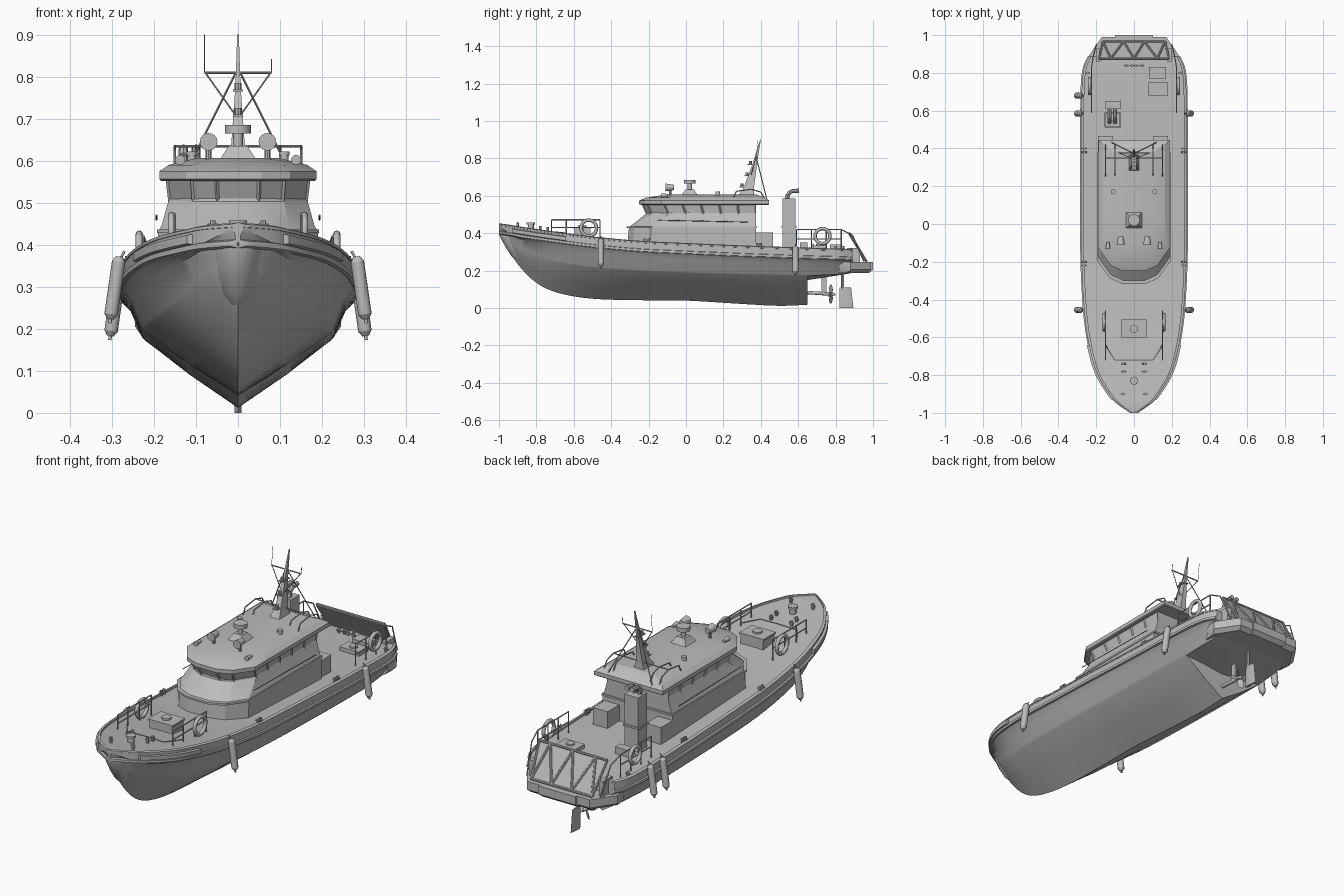
import bpy, bmesh, math
from mathutils import Vector, Matrix

if "Cube" in bpy.data.objects:
    bpy.data.objects.remove(bpy.data.objects["Cube"])

grey = bpy.data.materials.new("light_grey")
grey.diffuse_color = (0.5, 0.5, 0.5, 1)
grey.use_nodes = True
grey.node_tree.nodes["Principled BSDF"].inputs["Base Color"].default_value = grey.diffuse_color


def finish(name, bm, angle=35):
    bmesh.ops.recalc_face_normals(bm, faces=bm.faces)
    me = bpy.data.meshes.new(name)
    bm.to_mesh(me)
    bm.free()
    me.materials.append(grey)
    ob = bpy.data.objects.new(name, me)
    bpy.context.collection.objects.link(ob)
    bpy.ops.object.select_all(action='DESELECT')
    ob.select_set(True)
    bpy.context.view_layer.objects.active = ob
    bpy.ops.object.shade_smooth_by_angle(angle=math.radians(angle))
    return ob


def loft(bm, rings):
    rows = [[bm.verts.new(p) for p in r] for r in rings]
    n = len(rows[0])
    for a, b in zip(rows, rows[1:]):
        for i in range(n):
            j = (i + 1) % n
            bm.faces.new((a[i], a[j], b[j], b[i]))
    bm.faces.new(rows[0])
    bm.faces.new(rows[-1])


def box(bm, x0, x1, y0, y1, z0, z1):
    m = Matrix.Translation(((x0 + x1) / 2, (y0 + y1) / 2, (z0 + z1) / 2))
    bmesh.ops.create_cube(bm, size=1, matrix=m @ Matrix.Diagonal((x1 - x0, y1 - y0, z1 - z0, 1)))


def rod(bm, p, q, r=0.003, r2=None, n=8):
    p, q = Vector(p), Vector(q)
    d = q - p
    m = Matrix.Translation((p + q) / 2) @ d.to_track_quat('Z', 'Y').to_matrix().to_4x4()
    bmesh.ops.create_cone(bm, cap_ends=True, segments=n, radius1=r,
                          radius2=r if r2 is None else r2, depth=d.length, matrix=m)


def path(bm, pts, r=0.003):
    for p, q in zip(pts, pts[1:]):
        rod(bm, p, q, r)


def buoy(bm, c, R, r):
    # torus facing sideways
    rows = []
    for i in range(24):
        a = math.tau * i / 24
        rows.append([bm.verts.new((c[0] + r * math.sin(b), c[1] + (R + r * math.cos(b)) * math.cos(a),
                                   c[2] + (R + r * math.cos(b)) * math.sin(a)))
                     for b in [math.tau * k / 8 for k in range(8)]])
    for i in range(24):
        a, b = rows[i], rows[(i + 1) % 24]
        for k in range(8):
            bm.faces.new((a[k], a[(k + 1) % 8], b[(k + 1) % 8], b[k]))


def smooth(st, n=4):
    out = []
    for i in range(len(st) - 1):
        p = [Vector(st[max(0, min(len(st) - 1, i + k))]) for k in (-1, 0, 1, 2)]
        for s in range(n):
            t = s / n
            out.append(0.5 * (2 * p[1] + (p[2] - p[0]) * t + (2 * p[0] - 5 * p[1] + 4 * p[2] - p[3]) * t * t
                              + (3 * p[1] - p[0] - 3 * p[2] + p[3]) * t ** 3))
    return out + [Vector(st[-1])]


# stations: y, sheer half width, sheer z, chine half width, chine z, keel z
FORE = smooth([(-1, .012, .443, .006, .42, .40), (-.95, .085, .437, .045, .37, .325),
               (-.9, .13, .428, .078, .33, .235), (-.8, .19, .413, .13, .285, .135),
               (-.68, .228, .396, .172, .25, .08), (-.5, .258, .373, .207, .225, .05),
               (-.25, .274, .35, .226, .205, .042), (0, .278, .338, .231, .195, .04),
               (.3, .278, .325, .231, .187, .022), (.5, .278, .318, .23, .183, .012),
               (.65, .276, .313, .228, .18, .018)])
AFT = smooth([(.65, .276, .313, .228, .18, .15), (.75, .273, .31, .225, .185, .165),
              (.83, .262, .308, .218, .19, .178), (.89, .235, .305, .2, .2, .188)])


def section(s):
    y, ws, zs, wc, zc, zk = s
    half = [(wc * .5, zk + (zc - zk) * .46), (wc * .97, zc - .008), (wc, zc),
            (wc + (ws - wc) * .55, zc + (zs - zc) * .45), (ws, zs - .05 * min(1, ws * 8)), (ws, zs)]
    ring = [(0, y, zk)] + [(x, y, z) for x, z in half] + [(0, y, zs + .006)]
    return ring + [(-x, y, z) for x, z in reversed(half)]


# hull
bm = bmesh.new()
loft(bm, [section(s) for s in FORE])
loft(bm, [section(s) for s in AFT])
finish("hull", bm, 28)


def strip(name, y0, y1, xi, xo, z0, z1):
    bm = bmesh.new()
    st = [s for s in FORE + AFT[1:] if y0 <= s[0] <= y1]
    for m in (1, -1):
        loft(bm, [[(m * max(0, s[1] + x), s[0], s[2] + z) for x, z in
                   ((xi, z0), (xo, z0 + .004), (xo, z1 - .004), (xi, z1))] for s in st])
    finish(name, bm)


strip("rubbing_strake", -1, .9, -.01, .008, -.05, -.03)
strip("toe_rail", -1, .9, -.012, .002, -.005, .010)
strip("bow_fender_strip", -.93, -.64, -.01, .013, -.034, -.006)

# stem pad
bm = bmesh.new()
loft(bm, [[(w * math.cos(a), -.9 + (tip + .9) * math.sin(a), z) for a in [math.pi * i / 12 for i in range(13)]]
          for z, w, tip in ((.405, .064, -.998), (.385, .064, -.996), (.33, .052, -.967), (.28, .034, -.935), (.257, .014, -.912))])
finish("stem_pad", bm)

# stern platform
bm = bmesh.new()
half = [(.238, .82), (.245, .88), (.195, .955), (.17, .99), (.10, .99), (.10, 1.0)]
outline = half + [(-x, y) for x, y in reversed(half)]
loft(bm, [[(x * k, y - d, z) for x, y in outline]
          for z, k, d in ((.188, .95, .02), (.205, 1, 0), (.245, 1, 0))])
finish("stern_platform", bm)

# sloping stern gate with lattice
bm = bmesh.new()
lo = lambda x: (x, .965, .25)
hi = lambda x: (x * 1.12, .875, .40)
loft(bm, [[lo(-.165), lo(.165), hi(.165), hi(-.165)],
          [(x, y - .008, z - .004) for x, y, z in (lo(-.165), lo(.165), hi(.165), hi(-.165))]])
xs = [-.165, -.11, -.055, 0, .055, .11, .165]
path(bm, [lo(-.165), lo(.165), hi(.165), hi(-.165), lo(-.165)], .006)
path(bm, [(hi if i % 2 else lo)(x) for i, x in enumerate(xs)], .006)
for m in (1, -1):
    box(bm, m * .19 - .012, m * .19 + .012, .86, .93, .24, .32)
finish("stern_gate", bm)


def plan(w, f, a, z):
    n = 5
    h = [(w, a + (f + .12 - a) * i / n) for i in range(n + 1)] + [(w * .66, f + .03), (w * .3, f)]
    return [(x, y, z) for x, y in h] + [(-x, y, z) for x, y in reversed(h)]


# wheelhouse with inset windows
bm = bmesh.new()
loft(bm, [plan(.19, -.315, .375, .32), plan(.19, -.305, .375, .432), plan(.182, -.288, .375, .445),
          plan(.166, -.215, .375, .503), plan(.173, -.24, .375, .562)])
bmesh.ops.recalc_face_normals(bm, faces=bm.faces)
panes = [f for f in bm.faces if .51 < f.calc_center_median().z < .555 and f.calc_center_median().y < .33]
bmesh.ops.inset_individual(bm, faces=panes, thickness=.008, depth=-.004)
finish("wheelhouse", bm, 20)
bm = bmesh.new()
loft(bm, [plan(.193, -.318, .38, .428), plan(.193, -.318, .38, .437)])
finish("wheelhouse_ledge", bm, 20)

# roof with visor
bm = bmesh.new()
loft(bm, [plan(.183, -.24, .44, .552), plan(.187, -.25, .445, .556), plan(.187, -.25, .445, .575),
          plan(.165, -.215, .42, .590), plan(.10, -.11, .38, .606)])
finish("roof", bm, 20)

# radar on a tapered base
bm = bmesh.new()
loft(bm, [[(w * a, .02 + w * b, z) for a, b in ((1, 1), (-1, 1), (-1, -1), (1, -1))]
          for z, w in ((.6, .045), (.635, .022))])
rod(bm, (0, .02, .63), (0, .02, .67), .012, n=16)
rod(bm, (0, .02, .665), (0, .02, .685), .031, n=24)
finish("radar", bm)

# searchlights, horns and vents
bm = bmesh.new()
for m in (1, -1):
    rod(bm, (m * .07, -.085, .595), (m * .07, -.085, .635), .007)
    rod(bm, (m * .07, -.11, .645), (m * .07, -.065, .645), .021, .014, n=16)
    rod(bm, (m * .138, -.11, .58), (m * .138, -.11, .6), .005)
    rod(bm, (m * .138, -.13, .602), (m * .138, -.095, .602), .012, .007, n=12)
    rod(bm, (m * .11, .17, .585), (m * .11, .17, .615), .010, n=12)
    rod(bm, (m * .11, .17, .612), (m * .11, .17, .622), .013, n=12)
finish("roof_fittings", bm)

# mast, crossbar, stays and aerials
bm = bmesh.new()
loft(bm, [[(w * a, y + d * b, z) for a, b in ((1, 1), (-1, 1), (-1, -1), (1, -1))]
          for z, w, y, d in ((.595, .03, .32, .045), (.64, .016, .335, .028), (.78, .006, .37, .011), (.90, .002, .398, .002))])
for z, y in ((.645, .30), (.705, .325), (.765, .345)):
    box(bm, -.012, .012, y - .015, y + .04, z, z + .005)
    rod(bm, (0, y, z), (0, y, z + .02), .008)
rod(bm, (-.08, .375, .81), (.08, .375, .81), .003)
rod(bm, (-.08, .375, .81), (-.08, .385, .90), .001)
rod(bm, (.08, .375, .81), (.08, .38, .842), .0015)
for m in (1, -1):
    rod(bm, (m * .078, .375, .81), (0, .345, .70), .002)
    rod(bm, (m * .005, .375, .81), (m * .125, .435, .57), .0025)
finish("mast", bm)

# roof hand rails
bm = bmesh.new()
for m in (1, -1):
    for x in (.10, .15):
        path(bm, [(m * x, .25, .585), (m * x, .27, .625), (m * x, .35, .635), (m * x, .40, .62), (m * x, .43, .57)])
    path(bm, [(m * .194, -.15, .47), (m * .194, .33, .46)], .002)
rod(bm, (-.15, .35, .635), (.15, .35, .635))
finish("roof_rails", bm)

# exhaust tower and deck boxes
bm = bmesh.new()
box(bm, -.15, -.075, .515, .585, .305, .585)
box(bm, -.155, -.07, .51, .59, .43, .44)
for x in (-.13, -.10):
    path(bm, [(x, .54, .58), (x, .545, .61), (x, .565, .625), (x, .605, .628)], .011)
finish("exhaust_tower", bm)
bm = bmesh.new()
for x in (-.15, .14):
    box(bm, x - .04, x + .04, .372, .465, .31, .405)
box(bm, .075, .18, .68, .75, .30, .335)
rod(bm, (.128, .715, .33), (.128, .715, .342), .02, n=16)
box(bm, .08, .17, .77, .83, .30, .34)
box(bm, -.15, -.07, .61, .65, .30, .35)
finish("aft_deck_boxes", bm)

# fore hatch
bm = bmesh.new()
box(bm, -.062, .062, -.6, -.51, .37, .425)
box(bm, -.066, .066, -.604, -.506, .425, .433)
rod(bm, (0, -.555, .43), (0, -.555, .442), .022, n=16)
finish("fore_hatch", bm)

# bitts, posts and cleats
bm = bmesh.new()
rod(bm, (0, -.83, .41), (0, -.83, .45), .016, n=16)
rod(bm, (0, -.83, .447), (0, -.83, .458), .022, n=16)
for m in (1, -1):
    for y, x, z in ((-.9, .06, .43), (-.78, .055, .41), (-.74, .055, .405), (-.22, .262, .345), (-.2, .262, .345),
                    (.38, .262, .32), (.4, .262, .32), (.84, .04, .305), (.84, .01, .305), (.8, .245, .305)):
        rod(bm, (m * x, y, z - .01), (m * x, y, z + .028), .007)
        rod(bm, (m * x - .012, y, z + .018), (m * x + .012, y, z + .018), .003)
finish("bitts", bm)

# deck rails with life rings
rails, rings = bmesh.new(), bmesh.new()
for m in (1, -1):
    for x, ys, z0, z1 in ((.15, (-.72, -.64, -.55, -.46), .37, .472), (.225, (.59, .67, .75, .83), .30, .42)):
        for y in ys:
            rod(rails, (m * x, y, z0), (m * x, y, z1))
        for z in (z1, (z0 + z1) / 2 + .01):
            rod(rails, (m * x, ys[0], z), (m * x, ys[-1], z))
    path(rails, [(m * .225, .83, .42), (m * .215, .89, .39), (m * .2, .95, .25)])
    path(rails, [(m * .15, -.64, .405), (m * .14, -.66, .405), (m * .10, -.72, .408), (0, -.72, .41)], .002)
    buoy(rings, (m * .158, -.52, .428), .042, .009)
    buoy(rings, (m * .235, .73, .385), .040, .009)
finish("deck_rails", rails)
finish("life_rings", rings, 60)

# hanging fenders
bm = bmesh.new()
for m, y in ((1, -.455), (-1, -.455), (1, .585), (-1, .585), (-1, .68)):
    z = .05 if y < 0 else 0.01
    p, q = Vector((m * .284, y, .31 + z)), Vector((m * .302, y, .185 + z))
    d = (q - p).normalized()
    rod(bm, p, q, .016, n=16)
    rod(bm, p - d * .012, p, .008, .016, n=16)
    rod(bm, q, q + d * .012, .016, .008, n=16)
    rod(bm, q, q + d * .022, .004)
    rod(bm, p, (m * .27, y, .335 + z), .003)
finish("fenders", bm, 50)

# rudder, shaft and propeller
bm = bmesh.new()
loft(bm, [[(0, .82, z), (.008, .84, z), (0, .895 - s, z), (-.008, .84, z)] for z, s in ((0, 0), (.11, .012))])
rod(bm, (0, .838, .10), (0, .838, .20), .008)
finish("rudder", bm)
bm = bmesh.new()
rod(bm, (0, .62, .085), (0, .765, .075), .009, n=12)
rod(bm, (0, .76, .075), (0, .80, .073), .013, .005, n=12)
box(bm, -.005, .005, .725, .75, .075, .17)
for k in range(4):
    a = math.tau * k / 4 + .3
    m = Matrix.Translation((0, .775, .075)) @ Matrix.Rotation(a, 4, 'Y') @ Matrix.Translation((0, 0, .028))
    m = m @ Matrix.Rotation(.6, 4, 'Z') @ Matrix.Diagonal((.017, .003, .026, 1))
    bmesh.ops.create_uvsphere(bm, u_segments=10, v_segments=6, radius=1, matrix=m)
finish("propeller", bm)
